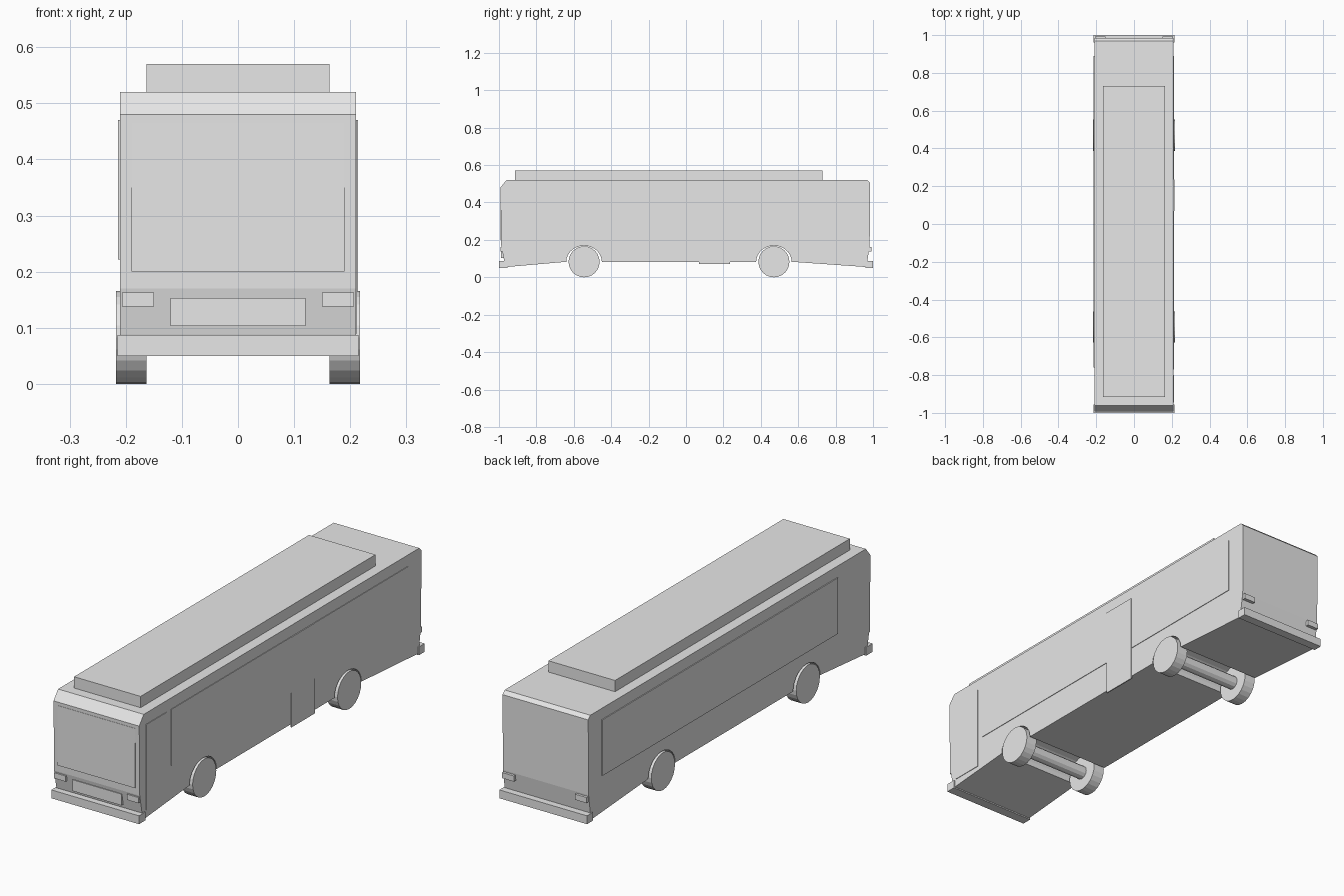
import bpy
import bmesh
import math

cube = bpy.data.objects.get("Cube")
if cube:
    bpy.data.objects.remove(cube, do_unlink=True)

# One plain paint for the whole model
paint = bpy.data.materials.new("light_grey")
paint.use_nodes = True
grey = (0.8, 0.8, 0.8, 1)
paint.diffuse_color = grey
paint.node_tree.nodes["Principled BSDF"].inputs["Base Color"].default_value = grey


def finish(name, bm):
    bmesh.ops.recalc_face_normals(bm, faces=bm.faces)
    mesh = bpy.data.meshes.new(name)
    bm.to_mesh(mesh)
    bm.free()
    mesh.materials.append(paint)
    obj = bpy.data.objects.new(name, mesh)
    bpy.context.collection.objects.link(obj)
    return obj


def extrude_profile(name, points, x0, x1):
    """Extrude a (y, z) outline from x0 to x1."""
    bm = bmesh.new()
    face = bm.faces.new([bm.verts.new((x0, y, z)) for y, z in points])
    grown = bmesh.ops.extrude_face_region(bm, geom=[face])["geom"]
    verts = [v for v in grown if isinstance(v, bmesh.types.BMVert)]
    bmesh.ops.translate(bm, verts=verts, vec=(x1 - x0, 0, 0))
    return finish(name, bm)


def box(name, x, y, z):
    outline = [(y[0], z[0]), (y[1], z[0]), (y[1], z[1]), (y[0], z[1])]
    return extrude_profile(name, outline, *x)


def arc(y, z, ry, rz, start, end, steps):
    angles = [start + (end - start) * i / steps for i in range(steps + 1)]
    return [(y + ry * math.cos(a), z + rz * math.sin(a)) for a in angles]


HALF = 0.21
AXLES = {"front": -0.545, "rear": 0.47}
HUB, RADIUS, FLOOR = 0.083, 0.083, 0.083

# Body: side outline with open wheel arches, extruded across the width
outline = [(-0.96, 0.52), (-0.992, 0.48), (-0.988, 0.17), (-0.972, 0.088), (-0.96, 0.055)]
for y in AXLES.values():
    outline += arc(y, FLOOR, 0.095, 0.086, math.pi, 0, 14)
outline += [(0.965, 0.055), (0.97, 0.088), (0.982, 0.17), (0.985, 0.505), (0.97, 0.52)]
extrude_profile("body", outline, -HALF, HALF)

# Roof unit and bumpers
box("roof_unit", (-0.163, 0.163), (-0.915, 0.73), (0.515, 0.57))
box("front_bumper", (-0.215, 0.215), (-1.0, -0.955), (0.05, 0.087))
box("rear_bumper", (-0.215, 0.215), (0.96, 1.0), (0.05, 0.087))

# Front plates
box("grille", (-0.12, 0.12), (-0.988, -0.965), (0.103, 0.153))
box("windscreen", (-0.19, 0.19), (-0.993, -0.986), (0.2, 0.465))

# Lamps at all four corners
for side, s in (("left", 1), ("right", -1)):
    span = sorted((s * 0.15, s * 0.207))
    box(side + "_headlamp", span, (-0.993, -0.96), (0.138, 0.163))
    box(side + "_tail_lamp", span, (0.96, 0.992), (0.138, 0.163))

# Side windows and doors, as thin plates
sill, head = 0.222, 0.47
box("right_window", (-0.214, -0.209), (-0.76, 0.89), (sill, head))
box("left_front_window", (0.209, 0.2125), (-0.77, 0.07), (sill, head))
box("left_rear_window", (0.209, 0.2125), (0.235, 0.89), (sill, head))
box("front_door", (0.209, 0.2125), (-0.945, -0.8), (0.09, head))
box("middle_door", (0.209, 0.214), (0.07, 0.235), (0.07, head))

# Wheels and axles
for end, y in AXLES.items():
    rim = arc(y, HUB, RADIUS, RADIUS, 0, 2 * math.pi, 24)[:-1]
    extrude_profile(end + "_left_wheel", rim, 0.163, 0.217)
    extrude_profile(end + "_right_wheel", rim, -0.217, -0.163)
    shaft = arc(y, HUB, 0.03, 0.03, 0, 2 * math.pi, 12)[:-1]
    extrude_profile(end + "_axle", shaft, -0.17, 0.17)
